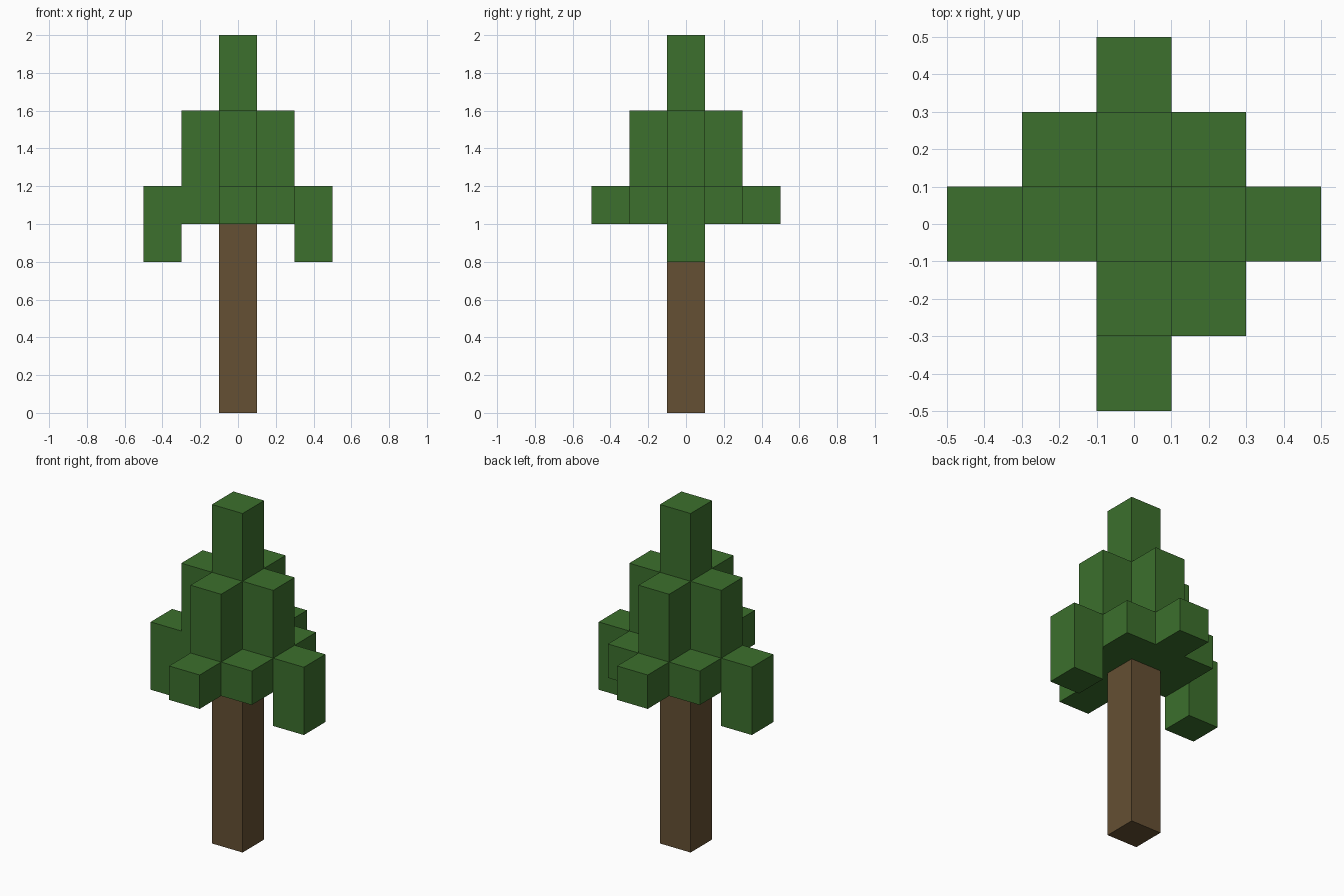
import bpy
import bmesh
from mathutils import Matrix, Vector

cube = bpy.data.objects.get("Cube")
if cube:
    bpy.data.objects.remove(cube, do_unlink=True)

CELL = 0.2  # width of every column


def make_material(name, rgb):
    color = (*rgb, 1.0)
    mat = bpy.data.materials.new(name)
    mat.use_nodes = True
    mat.diffuse_color = color
    bsdf = next(n for n in mat.node_tree.nodes if n.type == 'BSDF_PRINCIPLED')
    bsdf.inputs["Base Color"].default_value = color
    bsdf.inputs["Roughness"].default_value = 0.9
    return mat


def column(name, cell, bottom, top, mat):
    """Square column standing on grid cell (i, j) from bottom to top."""
    bm = bmesh.new()
    bmesh.ops.create_cube(bm, size=1.0,
                          matrix=Matrix.Diagonal((CELL, CELL, top - bottom, 1.0)))
    mesh = bpy.data.meshes.new(name)
    bm.to_mesh(mesh)
    bm.free()
    mesh.materials.append(mat)
    obj = bpy.data.objects.new(name, mesh)
    obj.location = Vector((cell[0] * CELL, cell[1] * CELL, (bottom + top) / 2))
    bpy.context.collection.objects.link(obj)
    return obj


bark = make_material("bark_brown", (0.130, 0.080, 0.033))
leaf = make_material("leaf_green", (0.045, 0.162, 0.026))

# Trunk and the tall leafy core above it
column("trunk", (0, 0), 0.0, 1.0, bark)
column("crown_core", (0, 0), 1.0, 2.0, leaf)

# Inner foliage and outer tips on all four sides; side tips droop lower
sides = {"left": (1, 0), "right": (-1, 0), "front": (0, -1), "back": (0, 1)}
for side, (i, j) in sides.items():
    column(f"inner_foliage_{side}", (i, j), 1.0, 1.6, leaf)
    column(f"outer_tip_{side}", (2 * i, 2 * j), 0.8 if i else 1.0, 1.2, leaf)

# Low corner tufts; the front right corner is bare
corners = {"front_left": (1, -1), "back_left": (1, 1), "back_right": (-1, 1)}
for corner, cell in corners.items():
    column(f"corner_tuft_{corner}", cell, 1.0, 1.2, leaf)
